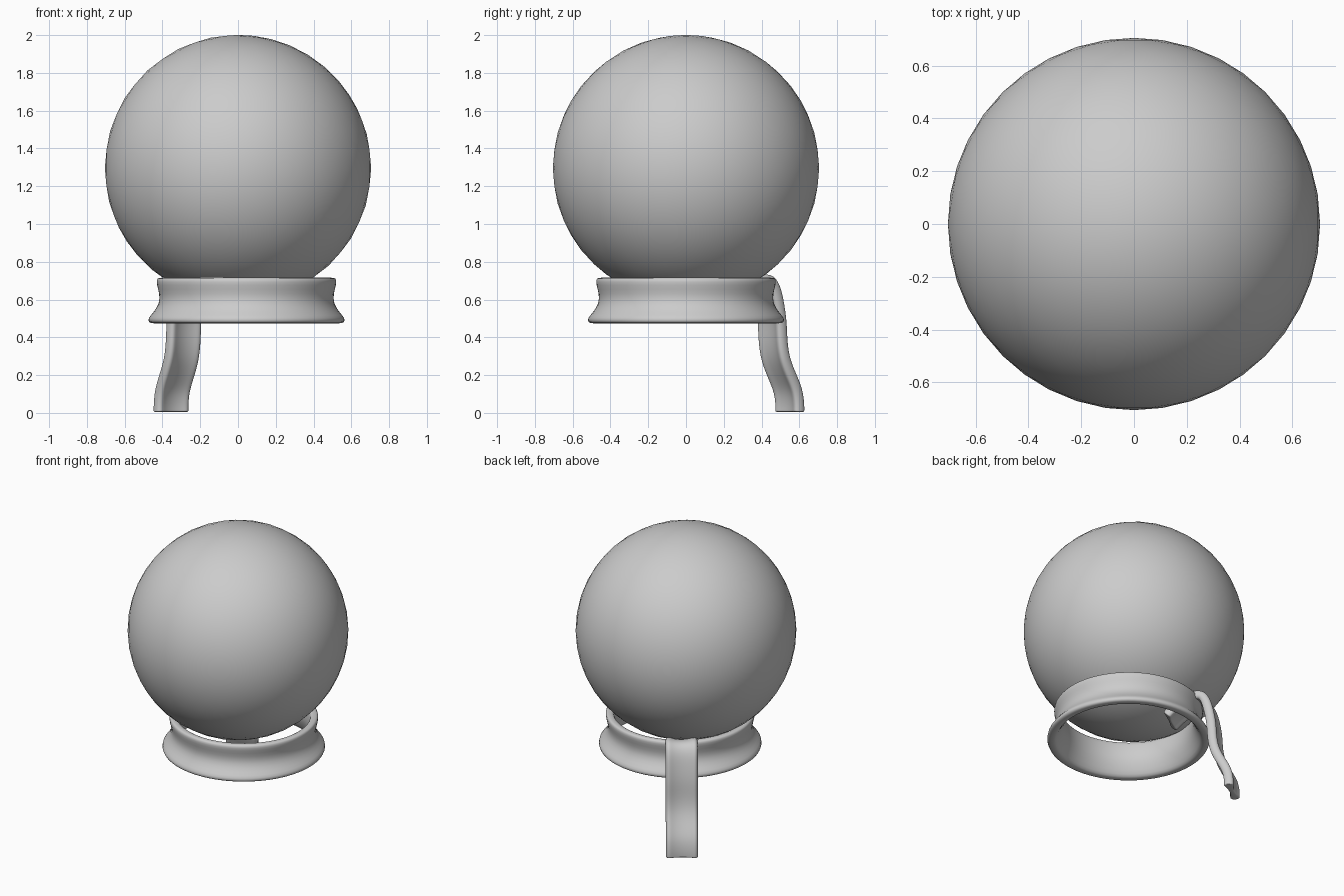
import bpy, bmesh, math
from mathutils import Vector

if "Cube" in bpy.data.objects:
    bpy.data.objects.remove(bpy.data.objects["Cube"])

RING_X = 0.045                      # ring sits slightly off the globe axis
LEG_ANGLE = math.radians(126)


def finish(name, bm, subdiv=0):
    bmesh.ops.recalc_face_normals(bm, faces=bm.faces)
    mesh = bpy.data.meshes.new(name)
    bm.to_mesh(mesh)
    bm.free()
    mesh.shade_smooth()
    ob = bpy.data.objects.new(name, mesh)
    bpy.context.collection.objects.link(ob)
    if subdiv:
        mod = ob.modifiers.new("smooth", 'SUBSURF')
        mod.levels = mod.render_levels = subdiv
    return ob


def bridge(bm, a, b):
    n = len(a)
    for i in range(n):
        bm.faces.new((a[i], a[(i + 1) % n], b[(i + 1) % n], b[i]))


# Globe: smooth ball with a slightly faceted outline
bm = bmesh.new()
bmesh.ops.create_icosphere(bm, subdivisions=4, radius=0.705)
globe = finish("globe", bm)
globe.location = (0, 0, 1.296)

# Collar: waisted, flared ring turned from a closed profile
profile = [(0.437, 0.716), (0.465, 0.716), (0.478, 0.708), (0.477, 0.68),
           (0.462, 0.63), (0.462, 0.58), (0.495, 0.53), (0.524, 0.502),
           (0.520, 0.478), (0.500, 0.474), (0.475, 0.474), (0.458, 0.485),
           (0.430, 0.54), (0.412, 0.60), (0.417, 0.66), (0.425, 0.705)]
bm = bmesh.new()
SEG = 40
loops = []
for k in range(SEG):
    a = 2 * math.pi * k / SEG
    loops.append([bm.verts.new((RING_X + r * math.cos(a), r * math.sin(a), z))
                  for r, z in profile])
for k in range(SEG):
    bridge(bm, loops[k], loops[(k + 1) % SEG])
finish("collar", bm, 1)

# Leg: grooved strap swept along an S path that hooks over the collar
path = [(0.270, 0.580), (0.278, 0.588), (0.315, 0.628), (0.38, 0.672),
        (0.445, 0.706), (0.495, 0.705), (0.526, 0.665), (0.548, 0.58),
        (0.566, 0.48), (0.568, 0.38), (0.585, 0.28), (0.632, 0.19),
        (0.669, 0.12), (0.680, 0.05), (0.680, 0.012), (0.680, 0.004)]
# Cross-section: (across, thickness), thicker rolled edges and a thin web
section = [(-0.104, -0.018), (-0.085, -0.036), (-0.055, -0.022), (0, -0.014),
           (0.055, -0.022), (0.085, -0.036), (0.104, -0.018),
           (0.104, 0.018), (0.085, 0.036), (0.055, 0.022), (0, 0.014),
           (-0.055, 0.022), (-0.085, 0.036), (-0.104, 0.018)]
radial = Vector((math.cos(LEG_ANGLE), math.sin(LEG_ANGLE), 0))
across = Vector((-radial.y, radial.x, 0))
up = Vector((0, 0, 1))
pts = [Vector((RING_X, 0, 0)) + radial * r + up * z for r, z in path]
bm = bmesh.new()
loops = []
for i, p in enumerate(pts):
    t = (pts[min(i + 1, len(pts) - 1)] - pts[max(i - 1, 0)]).normalized()
    n = t.cross(across)
    loops.append([bm.verts.new(p + across * u + n * v) for u, v in section])
for a, b in zip(loops, loops[1:]):
    bridge(bm, a, b)
# End caps as quad strips
for lp in (loops[0], loops[-1]):
    for i in range(6):
        bm.faces.new((lp[i], lp[i + 1], lp[12 - i], lp[13 - i]))
finish("leg", bm, 2)
